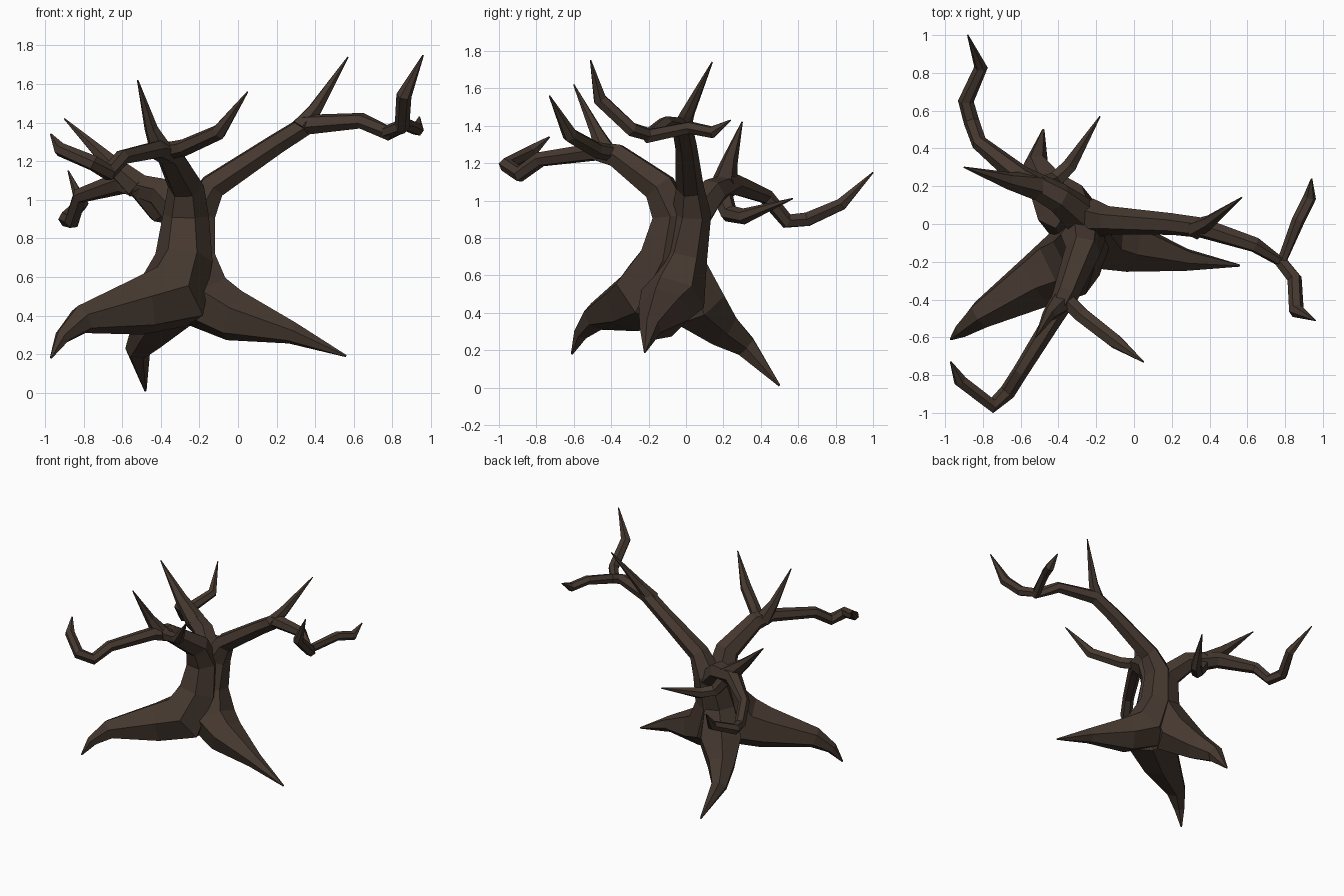
import bpy
import bmesh
import math
from mathutils import Vector

SIDES = 6

default_cube = bpy.data.objects.get("Cube")
if default_cube:
    bpy.data.objects.remove(default_cube, do_unlink=True)

# One dark bark colour for the whole tree
bark = bpy.data.materials.new("dark_bark")
bark.use_nodes = True
bark_colour = (0.06, 0.04, 0.029, 1)
bark.diffuse_color = bark_colour
bark.node_tree.nodes["Principled BSDF"].inputs["Base Color"].default_value = bark_colour


def limb(name, stations):
    """Sweep a faceted, tapering tube through stations of (x, y, z, radius)."""
    points = [Vector(station[:3]) for station in stations]
    radii = [station[3] for station in stations]
    steps = [(b - a).normalized() for a, b in zip(points, points[1:])]
    mesh_builder = bmesh.new()
    side_axis = steps[0].orthogonal().normalized()
    rings = []
    for index, (point, radius) in enumerate(zip(points, radii)):
        before = steps[max(index - 1, 0)]
        after = steps[min(index, len(steps) - 1)]
        tangent = (before + after).normalized()
        # Carry the ring direction along the limb so it does not twist
        side_axis = (side_axis - tangent * side_axis.dot(tangent)).normalized()
        other_axis = tangent.cross(side_axis)
        ring = []
        for side in range(SIDES):
            angle = math.tau * side / SIDES
            offset = side_axis * math.cos(angle) + other_axis * math.sin(angle)
            ring.append(mesh_builder.verts.new(point + offset * radius))
        rings.append(ring)
    for lower, upper in zip(rings, rings[1:]):
        for side in range(SIDES):
            following = (side + 1) % SIDES
            mesh_builder.faces.new((lower[side], lower[following], upper[following], upper[side]))
    mesh_builder.faces.new(list(reversed(rings[0])))
    mesh_builder.faces.new(rings[-1])
    bmesh.ops.recalc_face_normals(mesh_builder, faces=mesh_builder.faces)
    mesh = bpy.data.meshes.new(name)
    mesh_builder.to_mesh(mesh)
    mesh_builder.free()
    mesh.materials.append(bark)
    tree_part = bpy.data.objects.new(name, mesh)
    bpy.context.collection.objects.link(tree_part)
    return tree_part


# Three trunk strands, each running from a root tip up into a main bough
limb("front_root_and_bough", [
    (-.97, -.61, .18, .006), (-.91, -.56, .29, .042), (-.81, -.48, .38, .078),
    (-.51, -.3, .45, .155), (-.34, -.2, .5, .2), (-.28, -.11, .7, .15),
    (-.27, -.07, .92, .12), (-.27, -.14, 1.07, .095), (-.36, -.37, 1.24, .07),
    (-.42, -.49, 1.26, .05), (-.6, -.78, 1.22, .042), (-.67, -.89, 1.14, .043),
    (-.75, -.96, 1.19, .042), (-.92, -.83, 1.26, .037), (-.97, -.73, 1.34, .005)])
limb("left_root_and_bough", [
    (.56, -.22, .19, .006), (.28, -.19, .31, .06), (-.02, -.12, .4, .14),
    (-.18, -.07, .48, .175), (-.23, -.01, .7, .125), (-.21, .03, .93, .105),
    (-.13, .02, 1.07, .075), (.2, 0, 1.29, .058), (.36, -.02, 1.39, .055),
    (.64, -.11, 1.41, .042), (.78, -.2, 1.345, .04), (.87, .02, 1.39, .035),
    (.93, .14, 1.365, .035), (.94, .24, 1.43, .004)])
limb("back_root_and_bough", [
    (-.48, .5, .01, .006), (-.52, .32, .22, .065), (-.45, .19, .32, .11),
    (-.35, .06, .44, .17), (-.29, -.01, .68, .125), (-.28, .04, .92, .105),
    (-.4, .14, 1.04, .08), (-.6, .25, 1.09, .062), (-.82, .43, 1.02, .042),
    (-.86, .54, .89, .042), (-.89, .65, .9, .042), (-.81, .83, .98, .036),
    (-.88, 1, 1.15, .004)])

# Side shoots growing out of the boughs
limb("front_bough_left_shoot", [
    (-.38, -.38, 1.25, .045), (-.28, -.48, 1.27, .045),
    (-.1, -.62, 1.35, .042), (.05, -.73, 1.56, .004)])
limb("front_bough_upper_shoot", [
    (-.39, -.42, 1.24, .065), (-.45, -.48, 1.37, .036), (-.52, -.6, 1.62, .004)])
limb("left_bough_upper_shoot", [
    (.32, -.03, 1.37, .055), (.4, .01, 1.47, .038), (.57, .14, 1.74, .004)])
limb("left_bough_outer_shoot", [
    (.77, -.19, 1.35, .035), (.85, -.29, 1.38, .04),
    (.86, -.46, 1.54, .04), (.96, -.51, 1.75, .004)])
limb("back_bough_upper_shoot", [
    (-.52, .2, 1.07, .075), (-.67, .23, 1.2, .046), (-.9, .3, 1.42, .004)])
limb("back_bough_lower_shoot", [
    (-.52, .18, 1.07, .06), (-.42, .23, .93, .048), (-.34, .31, .915, .043),
    (-.18, .57, 1.01, .004)])
